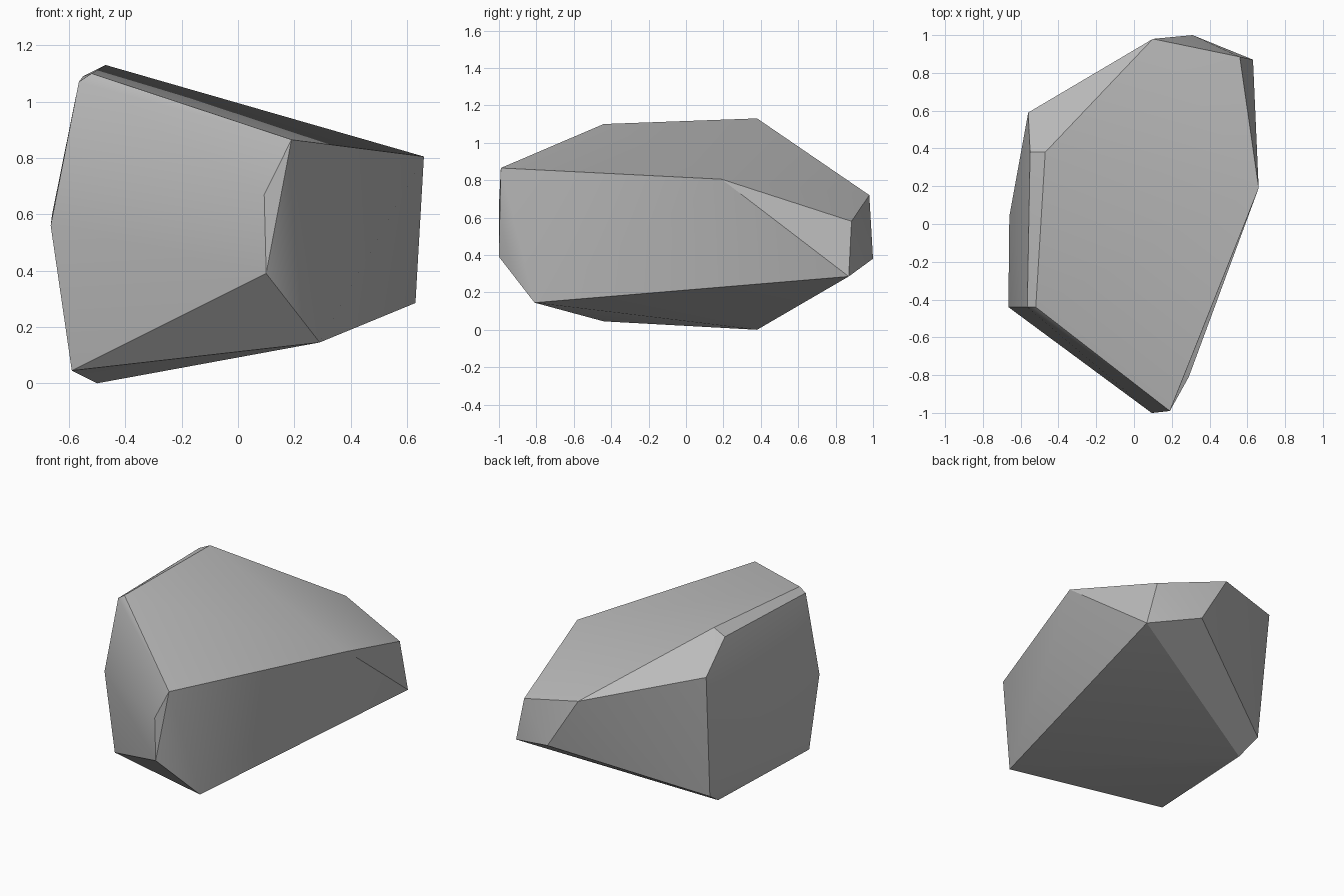
import bpy, bmesh
from math import radians

cube = bpy.data.objects.get("Cube")
if cube:
    bpy.data.objects.remove(cube, do_unlink=True)

# Plain stone colour
stone = bpy.data.materials.new("stone_grey")
stone.use_nodes = True
grey = (0.5, 0.5, 0.5, 1)
stone.diffuse_color = grey
stone.node_tree.nodes["Principled BSDF"].inputs["Base Color"].default_value = grey

# Corners of the chipped boulder, grouped by the side they shape
top_corners = [(0.19, -0.99, 0.865), (0.66, 0.19, 0.805), (0.56, 0.885, 0.58),
               (0.10, 0.98, 0.72), (-0.47, 0.38, 1.13), (-0.52, -0.44, 1.10)]
left_corners = [(-0.565, -0.44, 1.07), (-0.55, 0.38, 1.09), (-0.56, 0.59, 0.905),
                (-0.665, -0.44, 0.56), (-0.66, 0.04, 0.6)]
end_corners = [(0.093, -1, 0.67), (0.10, -1, 0.39), (0.31, 1, 0.38), (0.63, 0.87, 0.285)]
base_corners = [(0.29, -0.81, 0.145), (-0.59, -0.44, 0.045), (-0.50, 0.38, 0),
                (-0.534, 0.514, 0.085)]

# Wrap the corners in a convex shell
bm = bmesh.new()
for corner in top_corners + left_corners + end_corners + base_corners:
    bm.verts.new(corner)
hull = bmesh.ops.convex_hull(bm, input=bm.verts[:])
unused = {g for g in hull["geom_interior"] + hull["geom_unused"]
          if isinstance(g, bmesh.types.BMVert)}
bmesh.ops.delete(bm, geom=list(unused), context='VERTS')

# Merge flat neighbours into clean facets
bmesh.ops.dissolve_limit(bm, angle_limit=radians(1), verts=bm.verts[:], edges=bm.edges[:])
bmesh.ops.recalc_face_normals(bm, faces=bm.faces[:])

mesh = bpy.data.meshes.new("boulder")
bm.to_mesh(mesh)
bm.free()
mesh.materials.append(stone)
boulder = bpy.data.objects.new("boulder", mesh)
bpy.context.collection.objects.link(boulder)

# Soft shading across shallow facets, crisp at the chipped edges
bpy.ops.object.select_all(action='DESELECT')
boulder.select_set(True)
bpy.context.view_layer.objects.active = boulder
bpy.ops.object.shade_smooth_by_angle(angle=radians(30))
